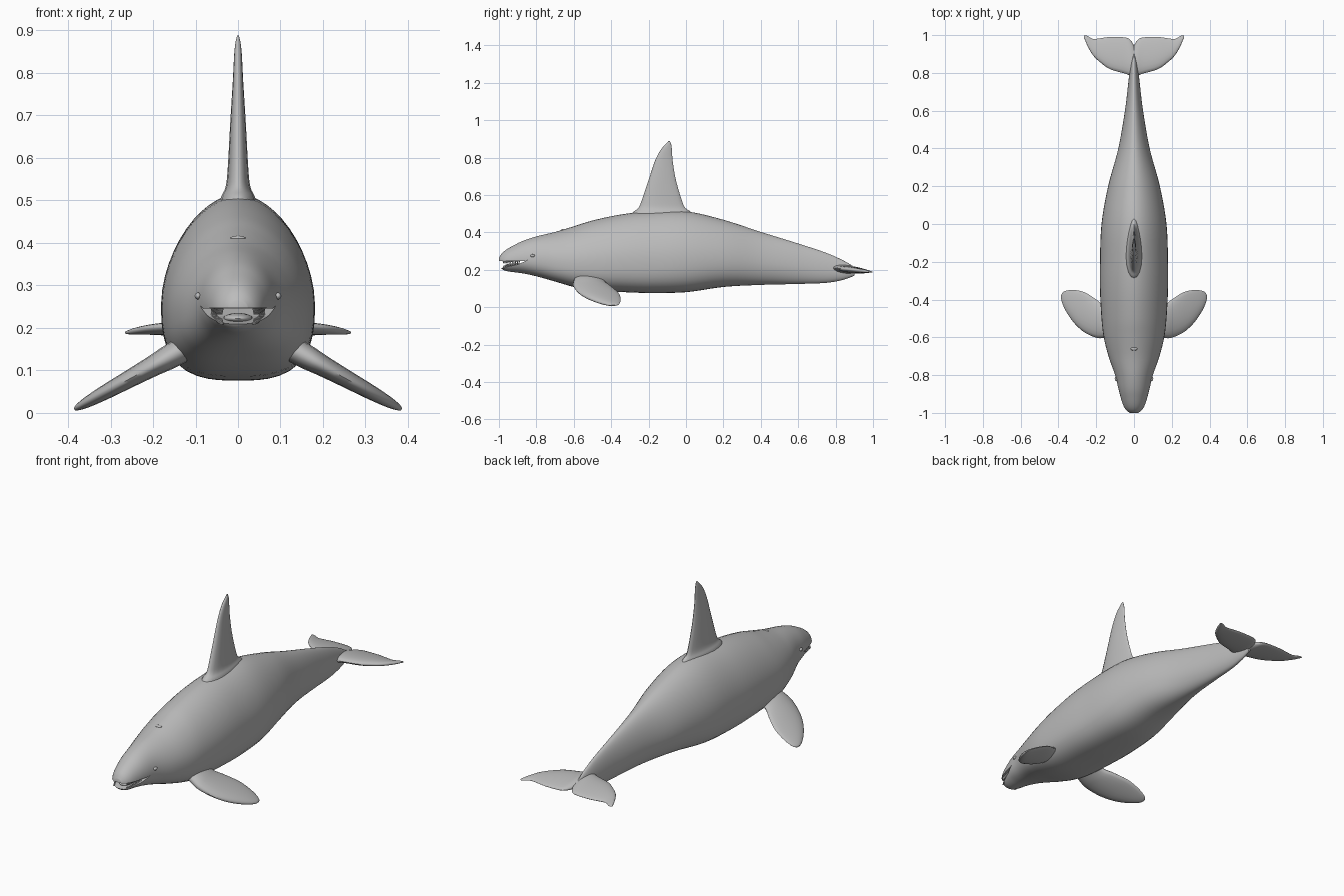
import bpy, bmesh, math
from mathutils import Vector

if "Cube" in bpy.data.objects:
    bpy.data.objects.remove(bpy.data.objects["Cube"], do_unlink=True)

skin = bpy.data.materials.new("plain grey")
skin.use_nodes = True
GREY = (0.5, 0.5, 0.5, 1)
skin.diffuse_color = GREY
skin.node_tree.nodes["Principled BSDF"].inputs["Base Color"].default_value = GREY


def finish(name, bm, material=skin):
    bmesh.ops.recalc_face_normals(bm, faces=bm.faces)
    mesh = bpy.data.meshes.new(name)
    bm.to_mesh(mesh)
    bm.free()
    obj = bpy.data.objects.new(name, mesh)
    bpy.context.collection.objects.link(obj)
    mesh.materials.append(material)
    return obj


def smooth(obj, angle=40):
    bpy.ops.object.select_all(action='DESELECT')
    obj.select_set(True)
    bpy.context.view_layer.objects.active = obj
    bpy.ops.object.shade_smooth_by_angle(angle=math.radians(angle))


def spline(rows, steps):
    """Catmull-Rom interpolation through rows of numbers."""
    out = []
    for i in range(len(rows) - 1):
        a, b, c, d = (rows[min(max(i + k, 0), len(rows) - 1)] for k in (-1, 0, 1, 2))
        for s in range(steps):
            t = s / steps
            out.append([q + t * ((r - p) / 2 + t * ((2 * p - 5 * q + 4 * r - u) / 2
                        + t * (3 * q - p - 3 * r + u) / 2))
                        for p, q, r, u in zip(a, b, c, d)])
    return out + [list(rows[-1])]


def loft(name, rings):
    bm = bmesh.new()
    loops = [[bm.verts.new(p) for p in ring] for ring in rings]
    n = len(loops[0])
    for a, b in zip(loops, loops[1:]):
        for i in range(n):
            j = (i + 1) % n
            bm.faces.new((a[i], a[j], b[j], b[i]))
    bm.faces.new(loops[0])
    bm.faces.new(loops[-1])
    return finish(name, bm)


def blade(name, stations, place, steps=4, count=20):
    """Loft fin sections; station = span, leading, trailing, half thickness."""
    rings = []
    for span, lead, trail, thick in spline(stations, steps):
        ring = []
        for k in range(count):
            a = 2 * math.pi * k / count
            c = 0.5 - 0.5 * math.cos(a)
            t = thick * math.sin(a) * (1.25 - 0.5 * c)
            ring.append(place(span, lead + (trail - lead) * c, t))
        rings.append(ring)
    obj = loft(name, rings)
    smooth(obj, 60)
    return obj


# Body stations: y, half width, underside z, top z
BODY = [(-1.0, .022, .232, .264), (-.985, .042, .205, .287), (-.96, .057, .193, .308),
        (-.92, .07, .187, .331), (-.87, .083, .18, .355), (-.8, .1, .165, .378),
        (-.7, .135, .137, .402), (-.6, .16, .108, .432), (-.5, .172, .09, .463),
        (-.35, .18, .081, .495), (-.2, .18, .076, .511), (0, .172, .08, .512),
        (.2, .137, .108, .467), (.4, .083, .119, .402), (.6, .048, .124, .34),
        (.75, .03, .13, .29), (.84, .02, .146, .25), (.9, .01, .168, .215)]


def body_ring(y, w, low, high, count=48):
    mid = low + 0.42 * (high - low)
    back = min(max((y + 0.2) / 0.7, 0), 1)
    front = min(max((-y - 0.7) / 0.2, 0), 1)
    ring = []
    for k in range(count):
        a = 2 * math.pi * k / count
        c, s = math.cos(a), math.sin(a)
        power = 1.8 + 0.2 * front if s > 0 else 2.9 - 0.9 * max(back, front)
        r = (abs(c) ** power + abs(s) ** power) ** (-1 / power)
        ring.append((w * r * c, y, mid + r * s * ((high - mid) if s > 0 else (mid - low))))
    return ring


body_rows = spline(BODY, 5)
body = loft("body", [body_ring(*row) for row in body_rows])

# Open mouth: wedge cut out of the head
bm = bmesh.new()
profile = [(-1.1, .247), (-.87, .246), (-.845, .252), (-.9, .228), (-1.1, .185)]
face = bm.faces.new([bm.verts.new((-.2, y, z)) for y, z in profile])
side = bmesh.ops.extrude_face_region(bm, geom=[face])
bmesh.ops.translate(bm, vec=(.4, 0, 0),
                    verts=[v for v in side["geom"] if isinstance(v, bmesh.types.BMVert)])
cutter = finish("mouth_cutter", bm)
cutter.hide_render = True
bpy.context.view_layer.objects.active = body
cut = body.modifiers.new("mouth", 'BOOLEAN')
cut.operation = 'DIFFERENCE'
cut.solver = 'EXACT'
cut.object = cutter
bpy.ops.object.modifier_apply(modifier=cut.name)
bpy.data.objects.remove(cutter, do_unlink=True)
smooth(body, 45)

# Dorsal fin, span along z
blade("dorsal_fin",
      [(.46, -.31, .05, .05), (.505, -.285, .03, .04), (.53, -.255, -.003, .029),
       (.57, -.237, -.022, .024), (.68, -.2, -.054, .018), (.78, -.167, -.071, .012),
       (.84, -.136, -.075, .009), (.87, -.11, -.079, .006), (.888, -.094, -.086, .002)],
      lambda s, c, t: (t, c, s))

# Flippers, sloping down and outwards
FLIPPER = [(.1, -.59, -.44, .03), (.16, -.603, -.43, .028), (.2, -.602, -.4, .024),
           (.26, -.575, -.362, .02), (.31, -.532, -.35, .017), (.35, -.478, -.351, .013),
           (.375, -.43, -.36, .008), (.385, -.4, -.375, .003)]
for name, sx in (("left_flipper", 1), ("right_flipper", -1)):
    blade(name, FLIPPER,
          lambda s, c, t: (sx * (s + .45 * t), c, .138 - .55 * (s - .15) + .9 * t))

# Tail flukes, one half per side meeting at the notch
FLUKE = [(0, .77, .945, .022), (.02, .785, .975, .021), (.05, .797, .988, .018),
         (.127, .82, .99, .016), (.18, .857, .983, .013), (.217, .893, .98, .01),
         (.245, .94, .995, .007), (.26, .975, .999, .004), (.266, .987, .995, .002)]
for name, sx in (("left_fluke", 1), ("right_fluke", -1)):
    blade(name, FLUKE, lambda s, c, t: (sx * s, c, .208 - .1 * (c - .8) + t))


def ball(name, loc, size):
    bm = bmesh.new()
    bmesh.ops.create_uvsphere(bm, u_segments=20, v_segments=12, radius=1)
    bmesh.ops.scale(bm, vec=size, verts=bm.verts)
    bmesh.ops.translate(bm, vec=loc, verts=bm.verts)
    smooth(finish(name, bm), 60)


# Eyes, blowhole and tongue
for name, sx in (("left_eye", 1), ("right_eye", -1)):
    ball(name, (sx * .094, -.82, .275), (.008, .012, .008))
ball("blowhole", (0, -.66, .411), (.018, .01, .006))
ball("tongue", (0, -.91, .222), (.035, .06, .013))

# Teeth along both jaws
bm = bmesh.new()
for y, w, low, high in body_rows:
    if not -.978 < y < -.885:
        continue
    for sx in (-1, 1):
        floor = .228 + .215 * (y + .9)
        for z, tip in ((.243, -1), (floor, 1)):
            cone = bmesh.ops.create_cone(bm, cap_ends=True, segments=8, radius1=.004,
                                         radius2=.001, depth=.014)
            if tip < 0:
                bmesh.ops.scale(bm, vec=(1, 1, -1), verts=cone["verts"])
            bmesh.ops.translate(bm, vec=Vector((sx * w * .78, y, z + .004 * tip)),
                                verts=cone["verts"])
smooth(finish("teeth", bm), 40)
